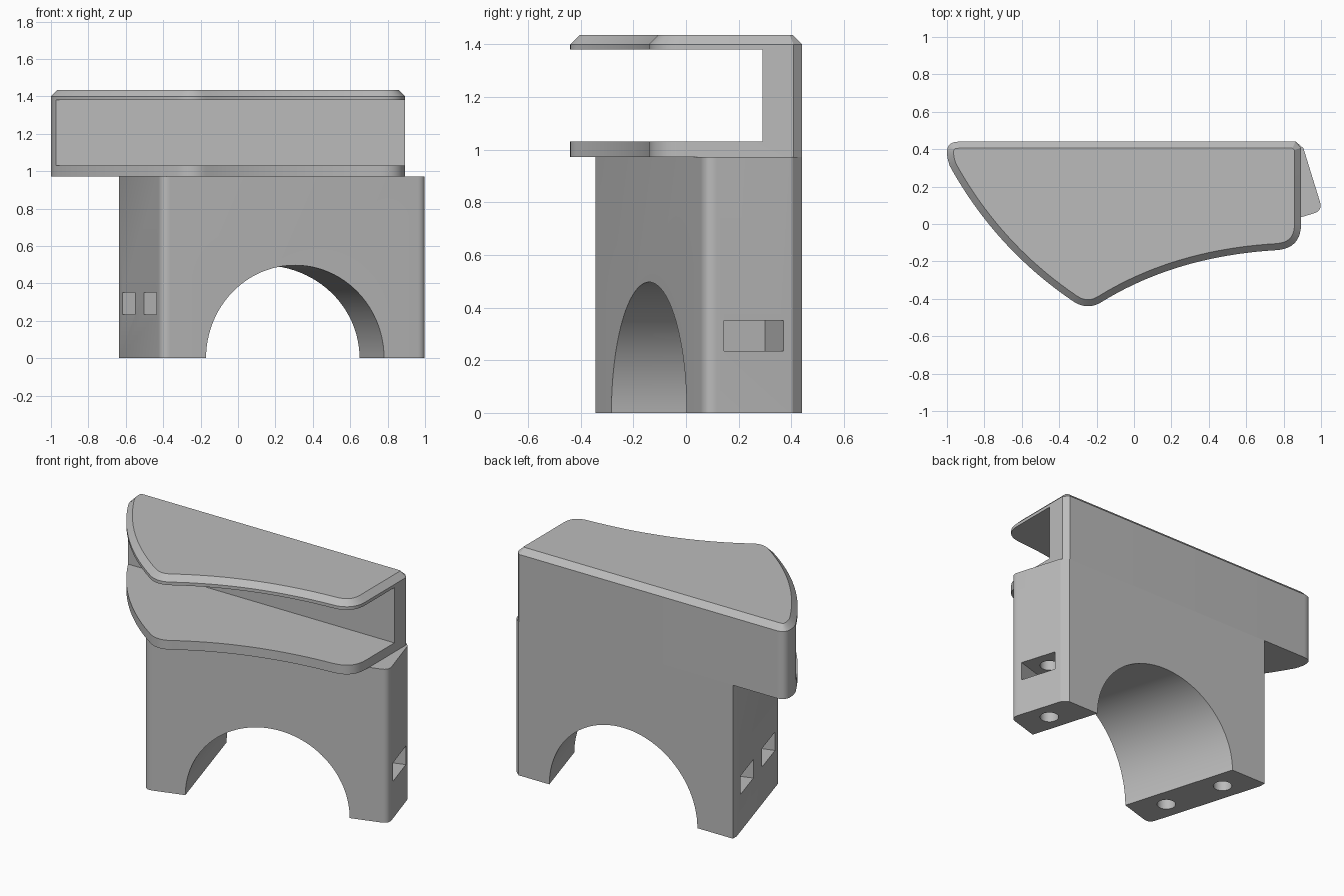
import bpy
import bmesh
import math
from mathutils import Matrix, Vector

cube = bpy.data.objects.get("Cube")
if cube:
    bpy.data.objects.remove(cube, do_unlink=True)

grey = bpy.data.materials.new("light grey")
grey.use_nodes = True
COLOUR = (0.5, 0.5, 0.5, 1)
grey.diffuse_color = COLOUR
grey.node_tree.nodes["Principled BSDF"].inputs["Base Color"].default_value = COLOUR


def bend(a, ctrl, b, n=10):
    """Curve from a towards ctrl and on to b."""
    a, ctrl, b = Vector(a), Vector(ctrl), Vector(b)
    return [a.lerp(ctrl, i / n).lerp(ctrl.lerp(b, i / n), i / n) for i in range(n + 1)]


def rounded(prev, corner, nxt, r):
    """Rounded polygon corner."""
    p, c, n = Vector(prev), Vector(corner), Vector(nxt)
    return bend(c + (p - c).normalized() * r, c, c + (n - c).normalized() * r, 8)


def make_object(name, bm):
    bmesh.ops.recalc_face_normals(bm, faces=bm.faces)
    mesh = bpy.data.meshes.new(name)
    bm.to_mesh(mesh)
    bm.free()
    mesh.materials.append(grey)
    obj = bpy.data.objects.new(name, mesh)
    bpy.context.collection.objects.link(obj)
    return obj


def prism(name, outline, z0, z1, chamfer=0):
    bm = bmesh.new()
    base = bm.faces.new([bm.verts.new((p[0], p[1], z0)) for p in outline])
    top = bmesh.ops.extrude_face_region(bm, geom=[base], use_keep_orig=True)["geom"]
    bmesh.ops.translate(bm, verts=[v for v in top if isinstance(v, bmesh.types.BMVert)],
                        vec=(0, 0, z1 - z0))
    bmesh.ops.recalc_face_normals(bm, faces=bm.faces)
    if chamfer:
        lid = max(bm.faces, key=lambda f: f.calc_center_median().z)
        bmesh.ops.inset_region(bm, faces=[lid], thickness=chamfer, use_even_offset=True)
        for v in lid.verts:
            v.co.z += chamfer
    return make_object(name, bm)


def box(centre, size, frame=Matrix()):
    bm = bmesh.new()
    bmesh.ops.create_cube(bm, size=1, matrix=frame @ Matrix.Translation(centre)
                          @ Matrix.Diagonal((*size, 1)))
    return make_object("box_cutter", bm)


def cylinder(centre, radius, depth, frame, turn=Matrix(), sides=32):
    bm = bmesh.new()
    bmesh.ops.create_cone(bm, cap_ends=True, segments=sides, radius1=radius, radius2=radius,
                          depth=depth, matrix=frame @ Matrix.Translation(centre) @ turn)
    return make_object("round_cutter", bm)


def activate(obj):
    bpy.ops.object.select_all(action="DESELECT")
    obj.select_set(True)
    bpy.context.view_layer.objects.active = obj


def cut(obj, cutters):
    activate(obj)
    for cutter in cutters:
        cutter.hide_render = True
        mod = obj.modifiers.new("cut", "BOOLEAN")
        mod.operation = "DIFFERENCE"
        mod.solver = "EXACT"
        mod.object = cutter
        bpy.ops.object.modifier_apply(modifier=mod.name)
        bpy.data.objects.remove(cutter, do_unlink=True)


def smooth(obj):
    activate(obj)
    bpy.ops.object.shade_smooth_by_angle(angle=math.radians(25))


# Base block: front and sides turned, back square to the frame
BACK = 0.44
front_left, front_right = (-0.41, -0.355), (1.009, 0.071)
back_left, back_right = (-0.636, 0.4), (0.906, 0.405)
block = ([back_left] + rounded(back_left, front_left, front_right, 0.05)
         + rounded(front_left, front_right, back_right, 0.05)
         + [back_right, (0.865, BACK), (-0.636, BACK)])
base = prism("base_block", block, 0, 0.972)

# Arch, nut slots and bolt holes, in the turned frame of the front face
frame = Matrix.Translation((0.305, -0.14, 0)) @ Matrix.Rotation(math.atan(0.3), 4, "Z")
RADIUS = 0.497
cutters = [cylinder((0, 0.4, 0), RADIUS, 3, frame, Matrix.Rotation(math.pi / 2, 4, "X"), 96)]
for side, face, spots in ((1, 0.735, [0.195]), (-1, 0.746, [0.207, 0.603])):
    for v in spots:
        cutters.append(box((side * face, v, 0.293), (0.49, 0.235, 0.117), frame))
        cutters.append(cylinder((side * (face + RADIUS) / 2, v, 0.25), 0.055, 0.7, frame))
cut(base, cutters)
smooth(base)

# Shelf housing: two curved plates joined by a back wall
outline = (bend((-0.94, BACK), (-1.03, BACK), (-0.985, 0.31))
           + bend((-0.985, 0.31), (-0.742, -0.13), (-0.33, -0.41), 20)[1:]
           + bend((-0.33, -0.41), (-0.25, -0.467), (-0.17, -0.415))[1:]
           + bend((-0.17, -0.415), (0.225, -0.172), (0.76, -0.14), 20)[1:]
           + bend((0.76, -0.14), (0.893, -0.132), (0.893, 0))[1:]
           + [(0.893, 0.408), (0.863, BACK)])
shelf = prism("shelf_housing", outline, 0.972, 1.4, 0.035)
cut(shelf, [box((0, -0.71, 1.205), (3, 2, 0.35))])
smooth(shelf)
